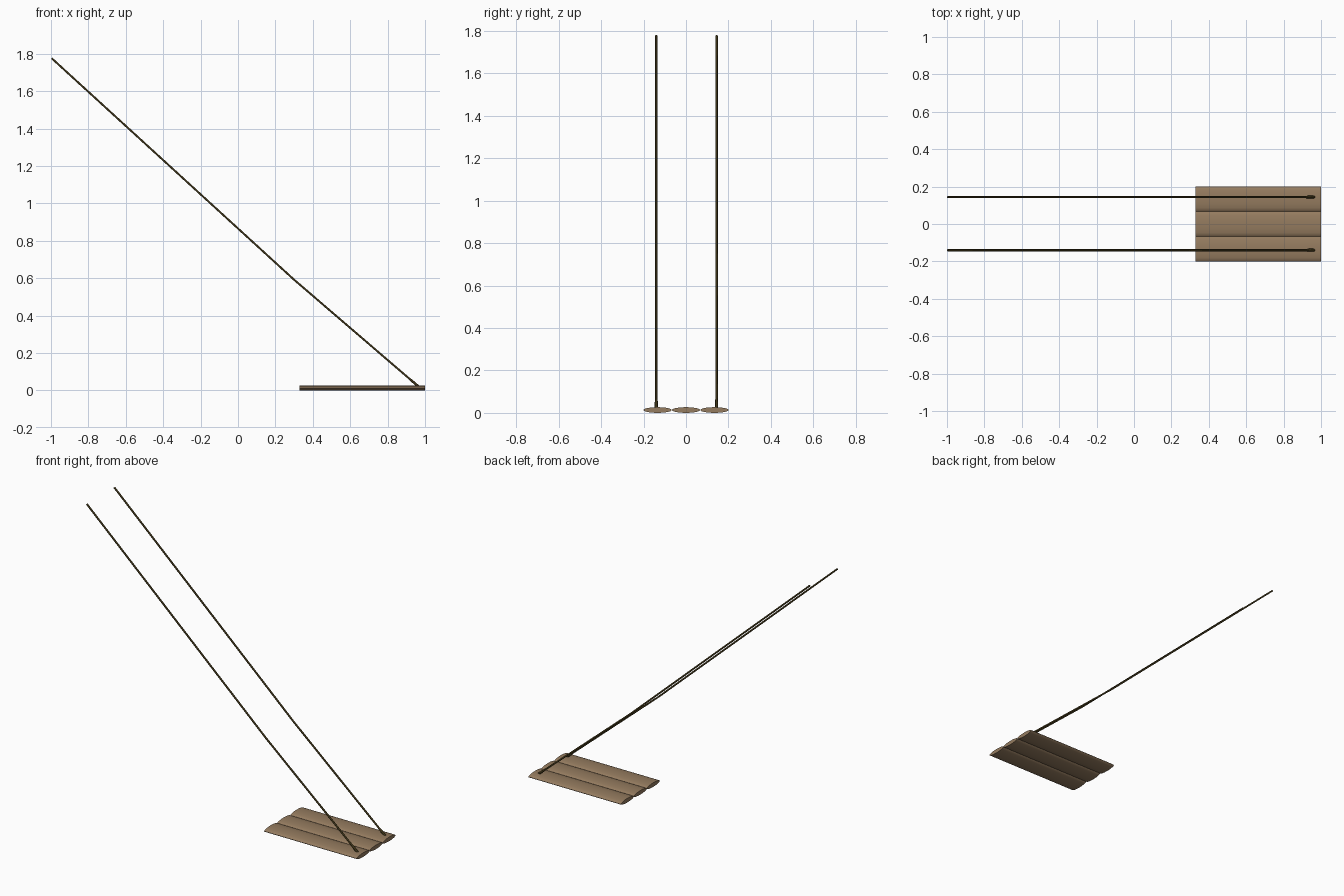
import bpy, math

if "Cube" in bpy.data.objects:
    bpy.data.objects.remove(bpy.data.objects["Cube"])

def material(name, color):
    m = bpy.data.materials.new(name)
    m.diffuse_color = (*color, 1)
    m.use_nodes = True
    m.node_tree.nodes["Principled BSDF"].inputs["Base Color"].default_value = m.diffuse_color
    return m

wood = material("wood", (0.30, 0.20, 0.115))
rope_mat = material("rope", (0.045, 0.032, 0.008))

# Swing seat: three flattened logs lying along x
for i, y in enumerate((-0.134, 0.0, 0.134)):
    bpy.ops.mesh.primitive_cylinder_add(vertices=16, radius=1, depth=0.67,
                                        location=(0.665, y, 0.0135),
                                        rotation=(0, math.pi / 2, 0))
    log = bpy.context.object
    log.name = f"seat_log_{i + 1}"
    log.scale = (0.0135, 0.067, 1)
    bpy.ops.object.transform_apply(location=False, rotation=True, scale=True)
    log.data.materials.append(wood)
    bpy.ops.object.shade_smooth_by_angle(angle=math.radians(40))

# Two slanted ropes with a slight bend, thicker where they meet the seat
path = [(-0.996, 1.776, 1), (0.30, 0.592, 1), (0.915, 0.064, 1),
        (0.935, 0.047, 1.3), (0.966, 0.02, 1.3)]
for name, y in (("rope_front", -0.14), ("rope_back", 0.144)):
    curve = bpy.data.curves.new(name, 'CURVE')
    curve.dimensions = '3D'
    curve.bevel_depth = 0.006
    curve.bevel_resolution = 1
    curve.use_fill_caps = True
    spline = curve.splines.new('POLY')
    spline.points.add(len(path) - 1)
    for p, (x, z, r) in zip(spline.points, path):
        p.co = (x, y, z, 1)
        p.radius = r
    curve.materials.append(rope_mat)
    rope = bpy.data.objects.new(name, curve)
    bpy.context.collection.objects.link(rope)
